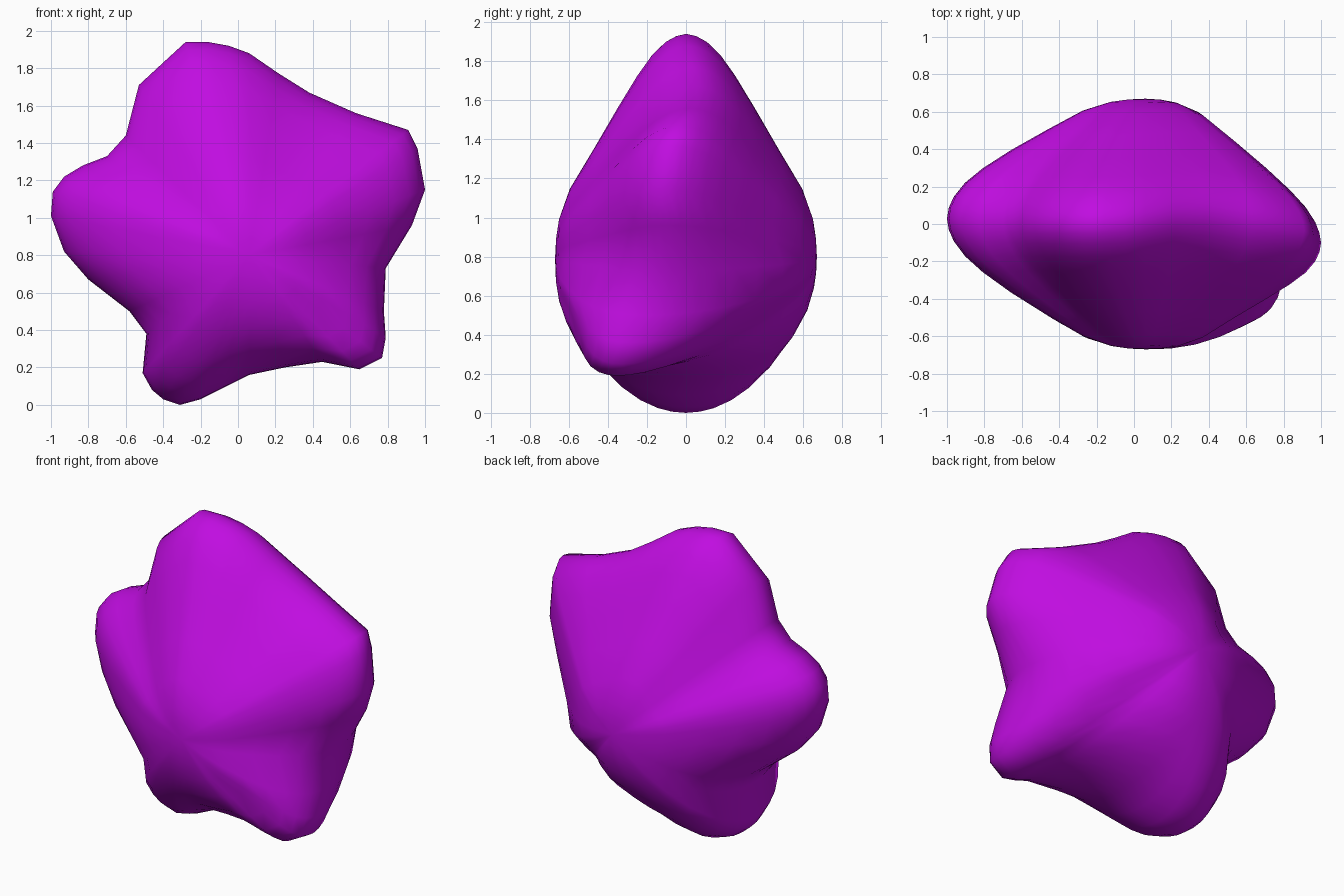
import bpy
import bmesh
import math

cube = bpy.data.objects.get("Cube")
if cube:
    bpy.data.objects.remove(cube, do_unlink=True)

CENTRE_X, CENTRE_Z = 0.06, 0.8
BELLY = 0.67
ROUND = 0.87

# Star outline (x, z), clockwise from the top point
outline = [
    (-.28, 1.94), (-.16, 1.94), (-.05, 1.92), (.06, 1.88), (.22, 1.77),
    (.38, 1.67), (.63, 1.56), (.91, 1.47), (.96, 1.37), (1, 1.15),
    (.93, .96), (.79, .73), (.78, .5), (.79, .36), (.77, .25),
    (.65, .19), (.55, .21), (.45, .23), (.25, .2), (.06, .16), (-.08, .09),
    (-.2, .03), (-.31, 0), (-.4, .03), (-.46, .08), (-.51, .17),
    (-.49, .38), (-.58, .5), (-.8, .67), (-.93, .82), (-1, 1.01),
    (-.99, 1.14), (-.93, 1.22), (-.83, 1.28), (-.7, 1.33), (-.6, 1.44),
    (-.53, 1.71), (-.4, 1.83),
]

# Ring fractions with the tapered thickness of the pointed limbs
taper = [(.1, .665), (.2, .65), (.35, .595), (.53, .475), (.71, .35),
         (.84, .25), (.92, .175), (.97, .105), (.992, .05)]


def smoothstep(a, b, v):
    v = max(0, min(1, (v - a) / (b - a)))
    return v * v * (3 - 2 * v)


def near(x, z, px, pz, size):
    return math.exp(-((x - px) ** 2 + (z - pz) ** 2) / size ** 2)


def lean(x, z):
    """Depth of the rim: one foot steps forward, the arms lean slightly."""
    foot = -.35 * near(x, z, .68, .2, .4)
    shoulder = .05 * near(x, z, .4, 1.66, .35)
    arms = .03 * near(x, z, -1, 1.1, .4) - .1 * near(x, z, 1, 1.15, .35)
    return foot + shoulder + arms


def ring_point(x, z, t, thin, side):
    dx, dz = x - CENTRE_X, z - CENTRE_Z
    radius = math.hypot(dx, dz)
    # inner rings are round, and only the rim is a full star
    r = t * (radius + (ROUND - radius) * .8 * (1 - t))
    feet = .85 * near(x, z, .72, .2, .25) + .35 * near(x, z, -.32, 0, .3)
    arm = near(x, z, -1, 1.05, .4)
    tapered = max(smoothstep(.4, 1, z), feet) * (1 - .25 * arm)
    full = BELLY * math.sqrt(1 - t * t)
    half = full + (thin - full) * tapered
    y = lean(x, z) * t * t + side * half
    return (CENTRE_X + dx / radius * r, y, CENTRE_Z + dz / radius * r)


# Soft star body: front and back domes sharing one rim
bm = bmesh.new()
rings = []
for thickness, side in [(taper, -1), (taper[::-1], 1)]:
    for t, thin in thickness:
        rings.append([bm.verts.new(ring_point(x, z, t, thin, side))
                      for x, z in outline])
    if side < 0:
        rings.append([bm.verts.new((x, lean(x, z), z)) for x, z in outline])

count = len(outline)
for inner, outer in zip(rings, rings[1:]):
    for i in range(count):
        j = (i + 1) % count
        bm.faces.new((inner[i], inner[j], outer[j], outer[i]))

# Close the middle of each dome
for ring, side in [(rings[0], -1), (rings[-1], 1)]:
    tip = bm.verts.new((CENTRE_X, side * BELLY, CENTRE_Z))
    for i in range(count):
        bm.faces.new((ring[i], ring[(i + 1) % count], tip))

bmesh.ops.recalc_face_normals(bm, faces=bm.faces)
mesh = bpy.data.meshes.new("star_body")
bm.to_mesh(mesh)
bm.free()
body = bpy.data.objects.new("star_body", mesh)
bpy.context.collection.objects.link(body)

# Bright purple skin
colour = (.53, .004, .75, 1)
purple = bpy.data.materials.new("bright_purple")
purple.use_nodes = True
purple.diffuse_color = colour
purple.node_tree.nodes["Principled BSDF"].inputs["Base Color"].default_value = colour
mesh.materials.append(purple)
mesh.shade_smooth()
